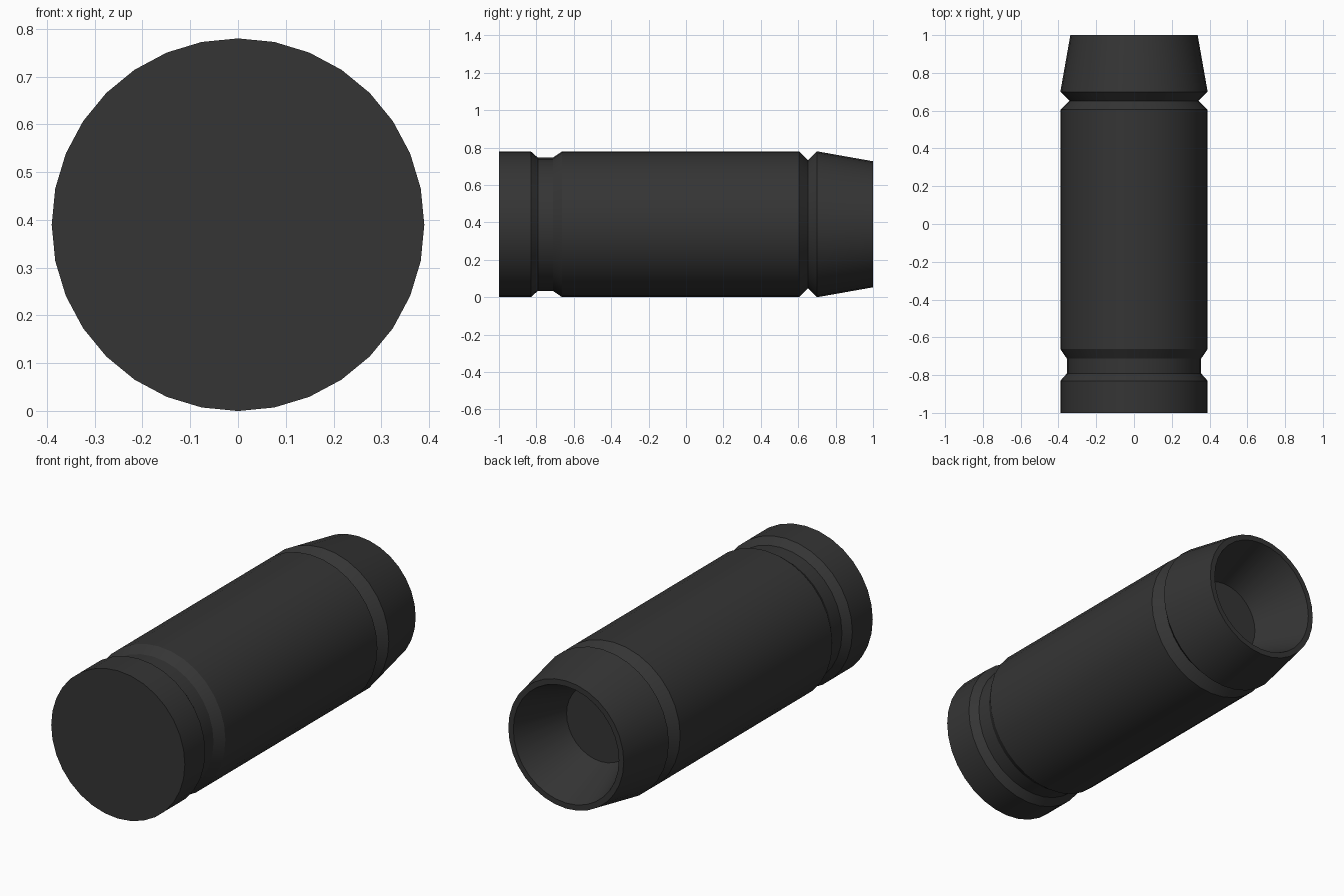
import bpy, bmesh, math

if "Cube" in bpy.data.objects:
    bpy.data.objects.remove(bpy.data.objects["Cube"])

SIDES = 32
R = 0.39

# (radius, y) from the closed front end, around the open rim, into the cavity
profile = [
    (R, -1.0), (R, -0.83),                                  # end flange
    (0.356, -0.792), (0.356, -0.712),                       # wide groove
    (R, -0.662), (R, 0.605),                                # main barrel
    (0.342, 0.652), (R, 0.70),                              # V groove
    (0.337, 1.0), (0.308, 1.0),                             # tapered nose and rim
    (0.20, 0.71),                                           # conical cavity
]

bm = bmesh.new()
rings = []
for r, y in profile:
    rings.append([bm.verts.new((r * math.cos(2 * math.pi * i / SIDES), y,
                                R + r * math.sin(2 * math.pi * i / SIDES)))
                  for i in range(SIDES)])
for a, b in zip(rings, rings[1:]):
    for i in range(SIDES):
        j = (i + 1) % SIDES
        bm.faces.new((a[i], a[j], b[j], b[i]))

# closed end and cavity floor
bm.faces.new(rings[0])
bm.faces.new(rings[-1])
bmesh.ops.recalc_face_normals(bm, faces=bm.faces[:])

mesh = bpy.data.meshes.new("hollow_nosed_cylinder")
bm.to_mesh(mesh)
bm.free()
obj = bpy.data.objects.new("hollow_nosed_cylinder", mesh)
bpy.context.collection.objects.link(obj)

# dark finish
mat = bpy.data.materials.new("dark_grey")
mat.diffuse_color = (0.035, 0.035, 0.035, 1)
mat.use_nodes = True
mat.node_tree.nodes["Principled BSDF"].inputs["Base Color"].default_value = mat.diffuse_color
mesh.materials.append(mat)

bpy.context.view_layer.objects.active = obj
obj.select_set(True)
bpy.ops.object.shade_smooth_by_angle(angle=math.radians(30))
